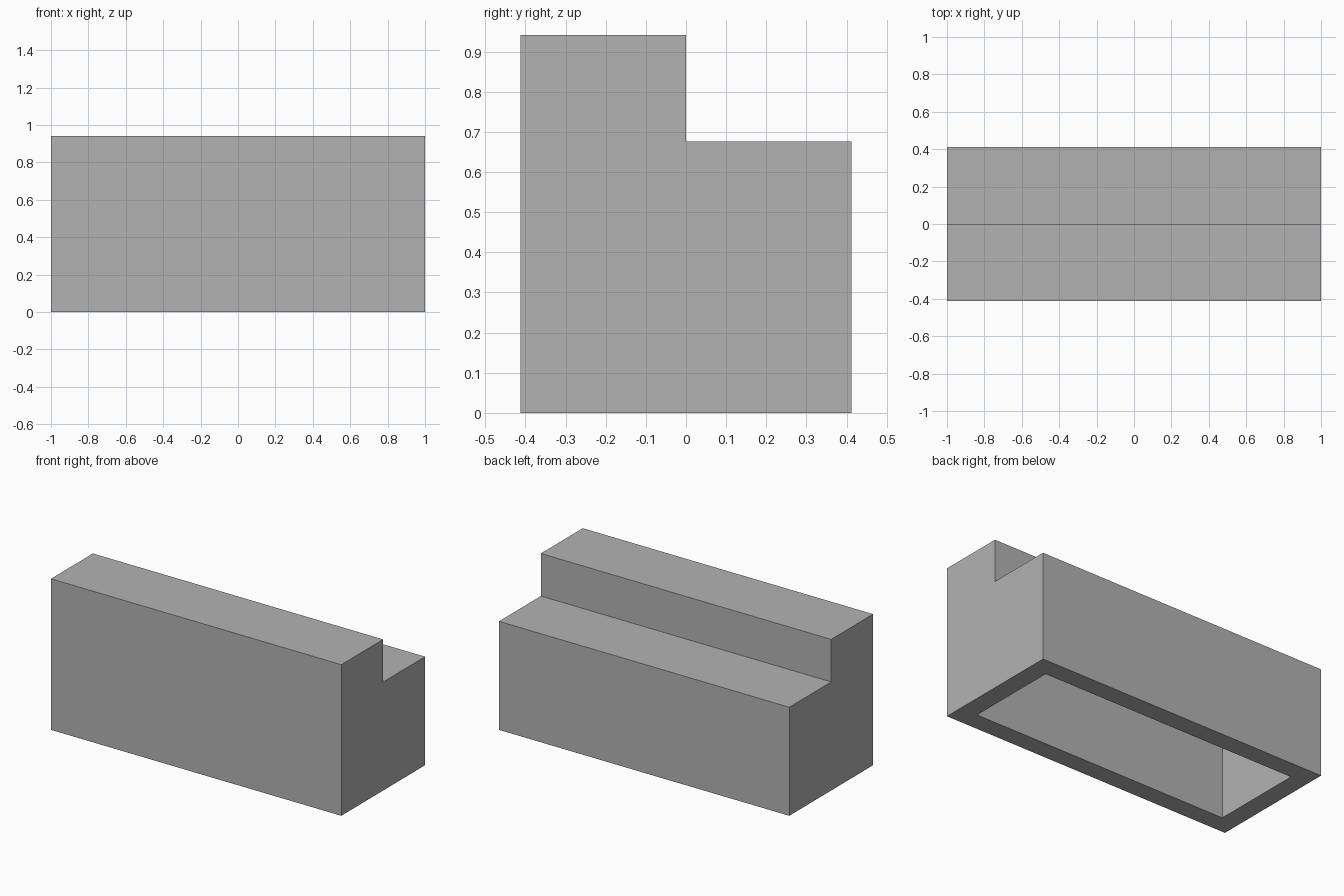
import bpy
import bmesh

cube = bpy.data.objects.get("Cube")
if cube:
    bpy.data.objects.remove(cube, do_unlink=True)

# Overall dimensions
LENGTH, DEPTH = 2.0, 0.824
LOW, HIGH = 0.676, 0.941
WALL = 0.118

grey = bpy.data.materials.new("plain grey")
grey.use_nodes = True
colour = (0.45, 0.45, 0.45, 1)
grey.diffuse_color = colour
grey.node_tree.nodes["Principled BSDF"].inputs["Base Color"].default_value = colour


def stepped_prism(name, length, half_depth, step_y, bottom, low, high):
    """Extrude an L-shaped side profile along x: tall in front, low behind."""
    profile = [(-half_depth, bottom), (half_depth, bottom), (half_depth, low),
               (step_y, low), (step_y, high), (-half_depth, high)]
    bm = bmesh.new()
    end = bm.faces.new([bm.verts.new((-length / 2, y, z)) for y, z in profile])
    extruded = bmesh.ops.extrude_face_region(bm, geom=[end])["geom"]
    moved = [v for v in extruded if isinstance(v, bmesh.types.BMVert)]
    bmesh.ops.translate(bm, verts=moved, vec=(length, 0, 0))
    bmesh.ops.recalc_face_normals(bm, faces=bm.faces)
    mesh = bpy.data.meshes.new(name)
    bm.to_mesh(mesh)
    bm.free()
    mesh.materials.append(grey)
    obj = bpy.data.objects.new(name, mesh)
    bpy.context.collection.objects.link(obj)
    return obj


# Outer stepped block
block = stepped_prism("stepped_block", LENGTH, DEPTH / 2, 0, 0, LOW, HIGH)

# Hollow, open at the bottom, with even wall thickness
hollow = stepped_prism("hollow_cutter", LENGTH - 2 * WALL, DEPTH / 2 - WALL,
                       -WALL, -WALL, LOW - WALL, HIGH - WALL)
hollow.hide_render = True
hollow.hide_viewport = True

cut = block.modifiers.new("hollow", 'BOOLEAN')
cut.operation = 'DIFFERENCE'
cut.solver = 'EXACT'
cut.object = hollow

# Bake the cut and drop the cutter
bpy.context.view_layer.objects.active = block
block.select_set(True)
bpy.ops.object.modifier_apply(modifier=cut.name)
bpy.data.objects.remove(hollow, do_unlink=True)
